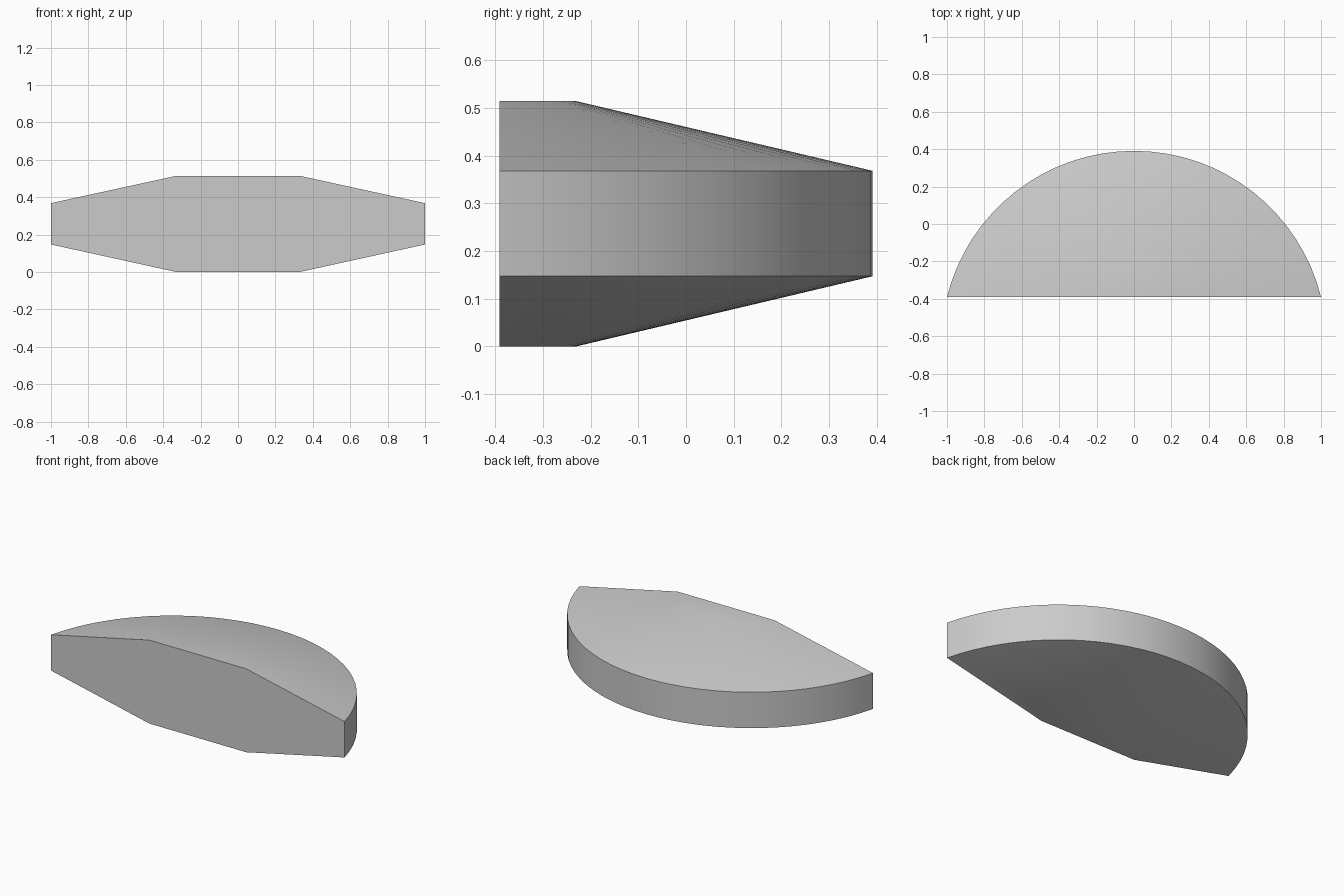
import bpy
import bmesh
from math import asin, cos, pi, radians, sin

FRONT_Y = -0.391
SEGMENTS = 32

cube = bpy.data.objects.get("Cube")
if cube:
    bpy.data.objects.remove(cube, do_unlink=True)


def arc(bm, half_width, back_y, z):
    """Circular arc standing on the straight front chord, from +x round to -x."""
    rise = back_y - FRONT_Y
    radius = (half_width ** 2 + rise ** 2) / (2 * rise)
    centre_y = back_y - radius
    start = asin((FRONT_Y - centre_y) / radius)
    angles = [start + (pi - 2 * start) * i / SEGMENTS for i in range(SEGMENTS + 1)]
    return [bm.verts.new((radius * cos(a), centre_y + radius * sin(a), z)) for a in angles]


# Stacked arcs: bottom cap, lower rim, upper rim, top cap
bm = bmesh.new()
rings = [arc(bm, *ring) for ring in (
    (0.33, -0.23, 0.0), (1.0, 0.391, 0.147), (1.0, 0.391, 0.368), (0.33, -0.23, 0.514))]

# Sloped and upright curved walls
for low, high in zip(rings, rings[1:]):
    for i in range(SEGMENTS):
        bm.faces.new((low[i], low[i + 1], high[i + 1], high[i]))

# Flat caps and the flat front
bm.faces.new(rings[0])
bm.faces.new(rings[-1])
bm.faces.new([r[0] for r in rings] + [r[-1] for r in reversed(rings)])
bmesh.ops.recalc_face_normals(bm, faces=bm.faces)

mesh = bpy.data.meshes.new("half_disc_body")
bm.to_mesh(mesh)
bm.free()
body = bpy.data.objects.new("half_disc_body", mesh)
bpy.context.collection.objects.link(body)

# Plain grey finish
grey = bpy.data.materials.new("light_grey")
grey.use_nodes = True
colour = (0.6, 0.6, 0.6, 1)
grey.diffuse_color = colour
grey.node_tree.nodes["Principled BSDF"].inputs["Base Color"].default_value = colour
mesh.materials.append(grey)

# Smooth curves with crisp rims
bpy.ops.object.select_all(action="DESELECT")
body.select_set(True)
bpy.context.view_layer.objects.active = body
bpy.ops.object.shade_smooth_by_angle(angle=radians(30))
